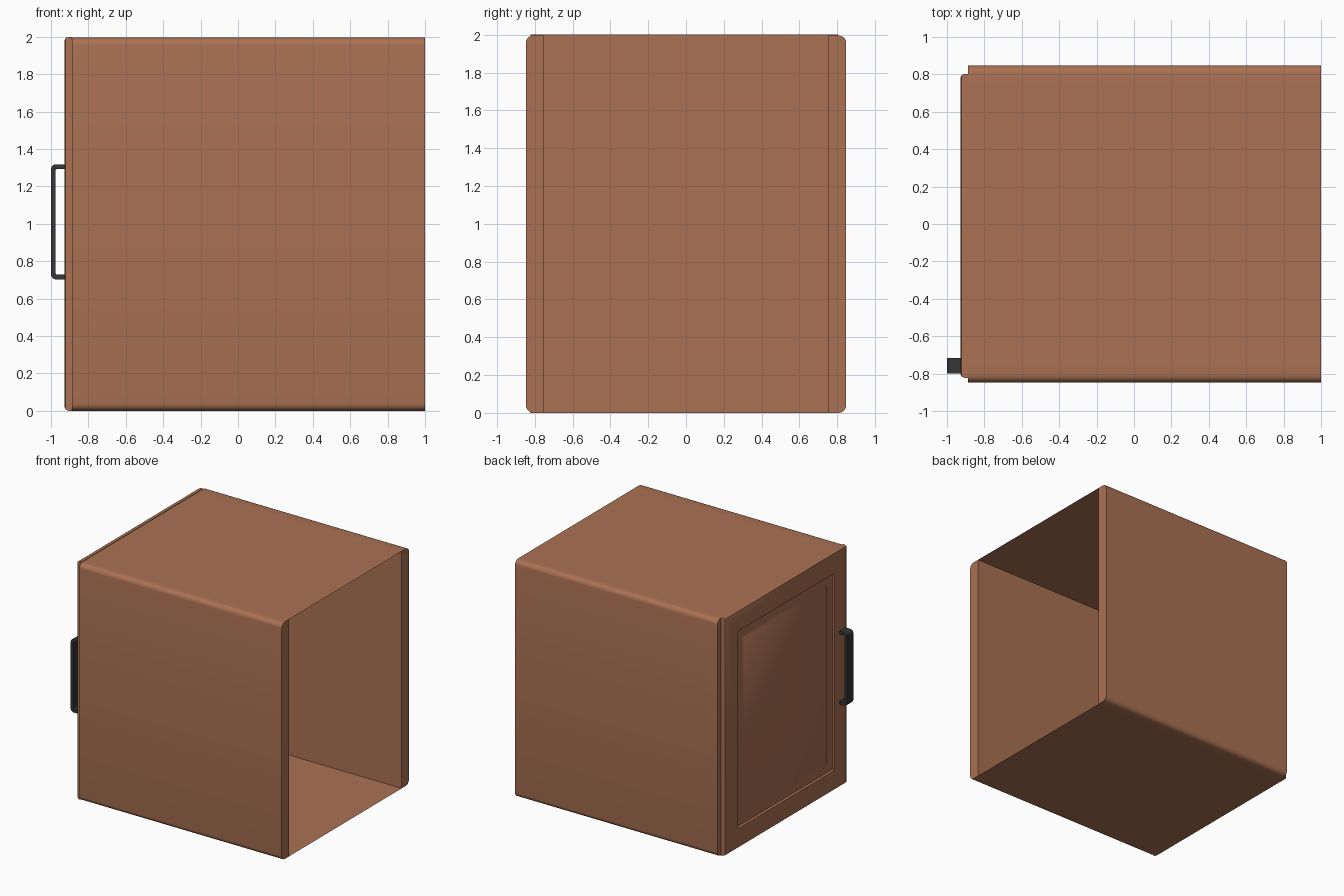
import bpy, bmesh, math
from mathutils import Vector

if "Cube" in bpy.data.objects:
    bpy.data.objects.remove(bpy.data.objects["Cube"])


def material(name, rgb):
    m = bpy.data.materials.new(name)
    m.diffuse_color = (*rgb, 1)
    m.use_nodes = True
    m.node_tree.nodes["Principled BSDF"].inputs["Base Color"].default_value = m.diffuse_color
    return m


wood = material("warm brown wood", (0.40, 0.165, 0.086))
metal = material("dark grey metal", (0.035, 0.035, 0.037))


def finish(bm, name, mat):
    bmesh.ops.recalc_face_normals(bm, faces=bm.faces)
    me = bpy.data.meshes.new(name)
    bm.to_mesh(me)
    bm.free()
    ob = bpy.data.objects.new(name, me)
    me.materials.append(mat)
    bpy.context.collection.objects.link(ob)
    bpy.context.view_layer.objects.active = ob
    ob.select_set(True)
    bpy.ops.object.shade_smooth_by_angle(angle=math.radians(35))
    ob.select_set(False)
    return ob


def prism(pts, vec):
    """Solid made by pushing a closed outline along a vector."""
    bm = bmesh.new()
    face = bm.faces.new([bm.verts.new(p) for p in pts])
    res = bmesh.ops.extrude_face_region(bm, geom=[face], use_keep_orig=True)
    verts = [g for g in res["geom"] if isinstance(g, bmesh.types.BMVert)]
    bmesh.ops.translate(bm, verts=verts, vec=vec)
    return bm


def rounded(corners, n=5):
    """Outline with each (u, v, radius) corner rounded."""
    out = []
    for i, (u, v, r) in enumerate(corners):
        p = Vector((u, v))
        if r == 0:
            out.append(p)
            continue
        a = (Vector(corners[i - 1][:2]) - p).normalized()
        b = (Vector(corners[(i + 1) % len(corners)][:2]) - p).normalized()
        for k in range(n + 1):
            t = k / n * math.pi / 2
            out.append(p + r * (a * (1 - math.sin(t)) + b * (1 - math.cos(t))))
    return out


X0, X1, H = -0.887, 1.0, 1.996

# Side walls: thick slabs with rounded outer long edges
for side, name in ((-1, "front_side_wall"), (1, "back_side_wall")):
    prof = rounded([(0.75, 0, 0), (0.847, 0, 0.04), (0.847, H, 0.04), (0.75, H, 0)])
    bm = prism([(X0, side * p.x, p.y) for p in prof], (X1 - X0, 0, 0))
    finish(bm, name, wood)

# Top and bottom sheets
for z, name in ((0, "bottom_sheet"), (H, "top_sheet")):
    bm = bmesh.new()
    quad = [(X0, -0.75), (X1, -0.75), (X1, 0.75), (X0, 0.75)]
    f = bm.faces.new([bm.verts.new((x, y, z)) for x, y in quad])
    ob = finish(bm, name, wood)
    if ob.data.polygons[0].normal.z * (z - 1) < 0:
        ob.data.flip_normals()

# Door: eased front edges, recessed border and raised centre panel
outline = [(-0.823, 0), (0.803, 0), (0.803, 2), (-0.823, 2)]
bm = prism([(X0, y, z) for y, z in outline], (-0.041, 0, 0))
bmesh.ops.recalc_face_normals(bm, faces=bm.faces)


def front():
    return min(bm.faces, key=lambda f: (round(f.calc_center_median().x, 4), -f.calc_area()))


bmesh.ops.bevel(bm, geom=list(front().edges), offset=0.022, segments=2,
                profile=0.5, affect='EDGES')
panel = front()
for thick, depth in ((0.148, 0), (0.003, -0.02), (0.068, 0), (0.018, 0.012)):
    bmesh.ops.inset_region(bm, faces=[panel], thickness=thick, depth=depth,
                           use_even_offset=True)
finish(bm, "door", wood)

# Handle: flat bar bent into a U
x, t, r = -1.0, 0.025, 0.025
handle = rounded([(-0.925, 0.703, 0), (x, 0.703, r), (x, 1.318, r), (-0.925, 1.318, 0),
                  (-0.925, 1.318 - t, 0), (x + t, 1.318 - t, 0.008),
                  (x + t, 0.703 + t, 0.008), (-0.925, 0.703 + t, 0)], 3)
bm = prism([(p.x, -0.798, p.y) for p in handle], (0, 0.082, 0))
finish(bm, "handle", metal)
